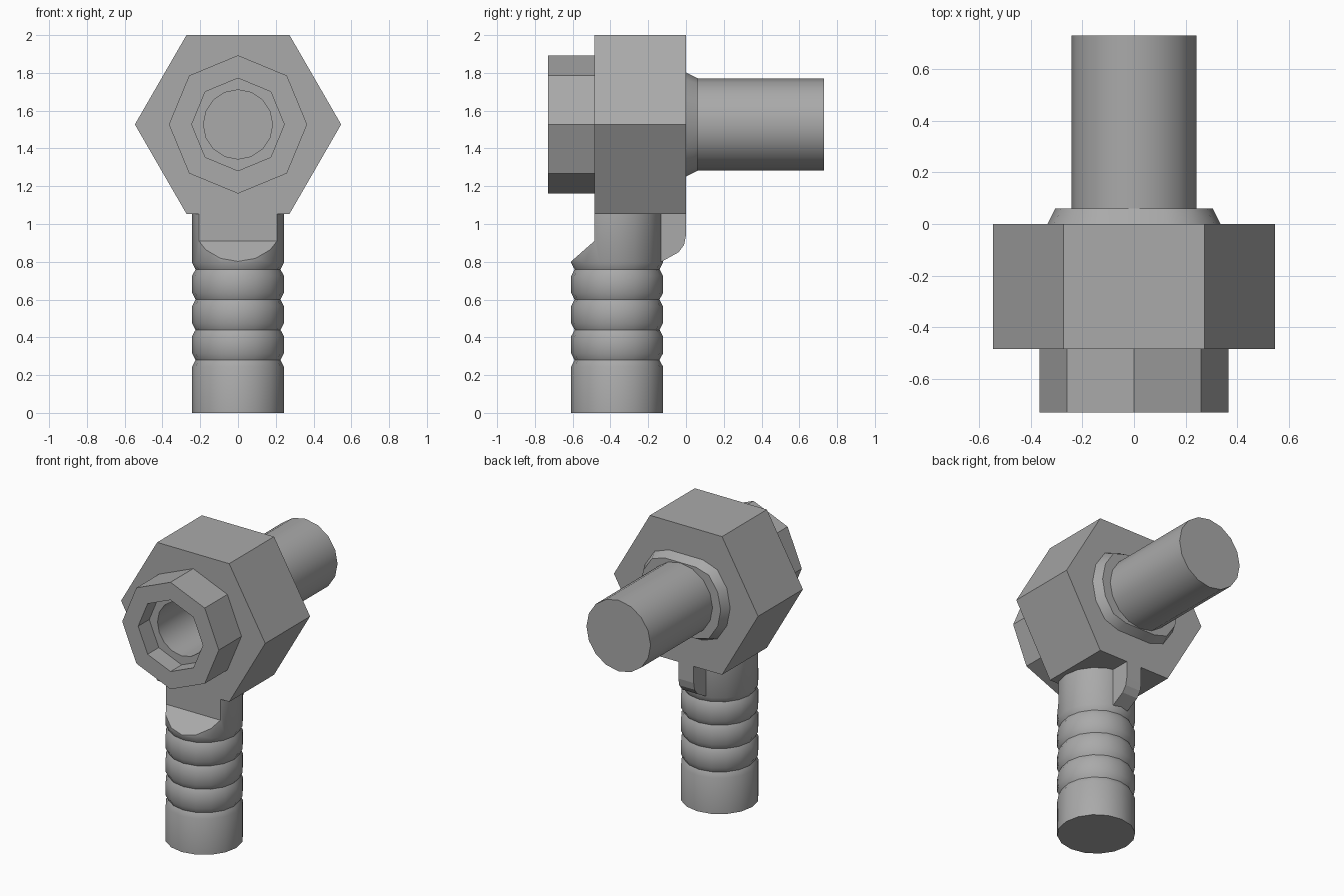
import bpy, bmesh
from math import sin, cos, tau
from mathutils import Vector

if "Cube" in bpy.data.objects:
    bpy.data.objects.remove(bpy.data.objects["Cube"])

grey = bpy.data.materials.new("light_grey")
grey.use_nodes = True
COLOUR = (0.40, 0.40, 0.40, 1)
grey.diffuse_color = COLOUR
grey.node_tree.nodes["Principled BSDF"].inputs["Base Color"].default_value = COLOUR

HUB_Z = 1.527      # height of the horizontal axis
POST_Y = -0.365    # depth of the vertical axis


def ring(r, sides, limit=9):
    """Points of a regular polygon, optionally flattened above and below."""
    pts = [(r * cos(tau * i / sides), r * sin(tau * i / sides)) for i in range(sides)]
    return [(a, max(-limit, min(limit, b))) for a, b in pts]


def loft(name, sections, place):
    """Skin a list of (outline, distance) sections and cap both ends."""
    bm = bmesh.new()
    loops = [[bm.verts.new(place(a, b, d)) for a, b in pts] for pts, d in sections]
    for low, high in zip(loops, loops[1:]):
        n = len(low)
        for i in range(n):
            j = (i + 1) % n
            bm.faces.new((low[i], low[j], high[j], high[i]))
    bm.faces.new(loops[0])
    bm.faces.new(loops[-1])
    bmesh.ops.recalc_face_normals(bm, faces=bm.faces)
    mesh = bpy.data.meshes.new(name)
    bm.to_mesh(mesh)
    bm.free()
    mesh.materials.append(grey)
    obj = bpy.data.objects.new(name, mesh)
    bpy.context.collection.objects.link(obj)
    return obj


def along_y(a, b, d):
    return Vector((a, d, HUB_Z + b))


def along_z(a, b, d):
    return Vector((a, POST_Y + b, d))


def along_x(a, b, d):
    return Vector((d, a, b))


def select(obj):
    bpy.ops.object.select_all(action="DESELECT")
    obj.select_set(True)
    bpy.context.view_layer.objects.active = obj


def smooth(obj):
    select(obj)
    bpy.ops.object.shade_smooth_by_angle(angle=0.6)


def cut(obj, cutter):
    select(obj)
    mod = obj.modifiers.new("cut", "BOOLEAN")
    mod.operation = "DIFFERENCE"
    mod.solver = "EXACT"
    mod.object = cutter
    bpy.ops.object.modifier_apply(modifier=mod.name)


def discard(obj):
    bpy.data.objects.remove(obj)


# Hexagonal hub and octagonal collar
hub = loft("hexagonal_hub", [(ring(0.546, 6), -0.485), (ring(0.546, 6), 0)], along_y)
collar = loft("octagonal_collar", [(ring(0.366, 8), -0.73), (ring(0.366, 8), -0.485)], along_y)

# Octagonal socket leading into a deep round bore
socket = loft("socket_cutter", [(ring(0.245, 8), -0.8), (ring(0.245, 8), -0.61)], along_y)
bore = loft("bore_cutter", [(ring(0.183, 16), -0.8), (ring(0.183, 16), -0.02)], along_y)
cut(collar, socket)
cut(collar, bore)
cut(hub, bore)
discard(socket)
discard(bore)
smooth(collar)
smooth(hub)

# Tapered flange, flat above and below, and the rear bar
smooth(loft("rear_flange", [(ring(0.335, 16, 0.275), 0), (ring(0.305, 16, 0.245), 0.06)], along_y))
smooth(loft("rear_bar", [(ring(0.243, 16), 0), (ring(0.243, 16), 0.73)], along_y))

# Ribbed post with V grooves
profile = [(0.243, 0)]
for k in range(4):
    z = 0.28 + 0.16 * k
    profile += [(0.243, z - 0.035), (0.225, z), (0.243, z + 0.035)]
profile.append((0.243, 1.055))
post = loft("ribbed_post", [(ring(r, 16), z) for r, z in profile], along_z)

# Sloped notch on the front of the post
notch_outline = [(-0.485, 1.2), (-0.485, 0.91), (-0.8, 0.633), (-0.8, 1.2)]
notch = loft("notch_cutter", [(notch_outline, -0.5), (notch_outline, 0.5)], along_x)
cut(post, notch)
discard(notch)
smooth(post)

# Curved rib bracing the back of the post against the hub
rib = [(-0.2, 1.055), (-0.2, 0.8), (-0.13, 0.8), (-0.04, 0.85), (-0.01, 0.89), (0, 0.94), (0, 1.055)]
loft("rear_rib", [(rib, -0.058), (rib, 0.058)], along_x)
